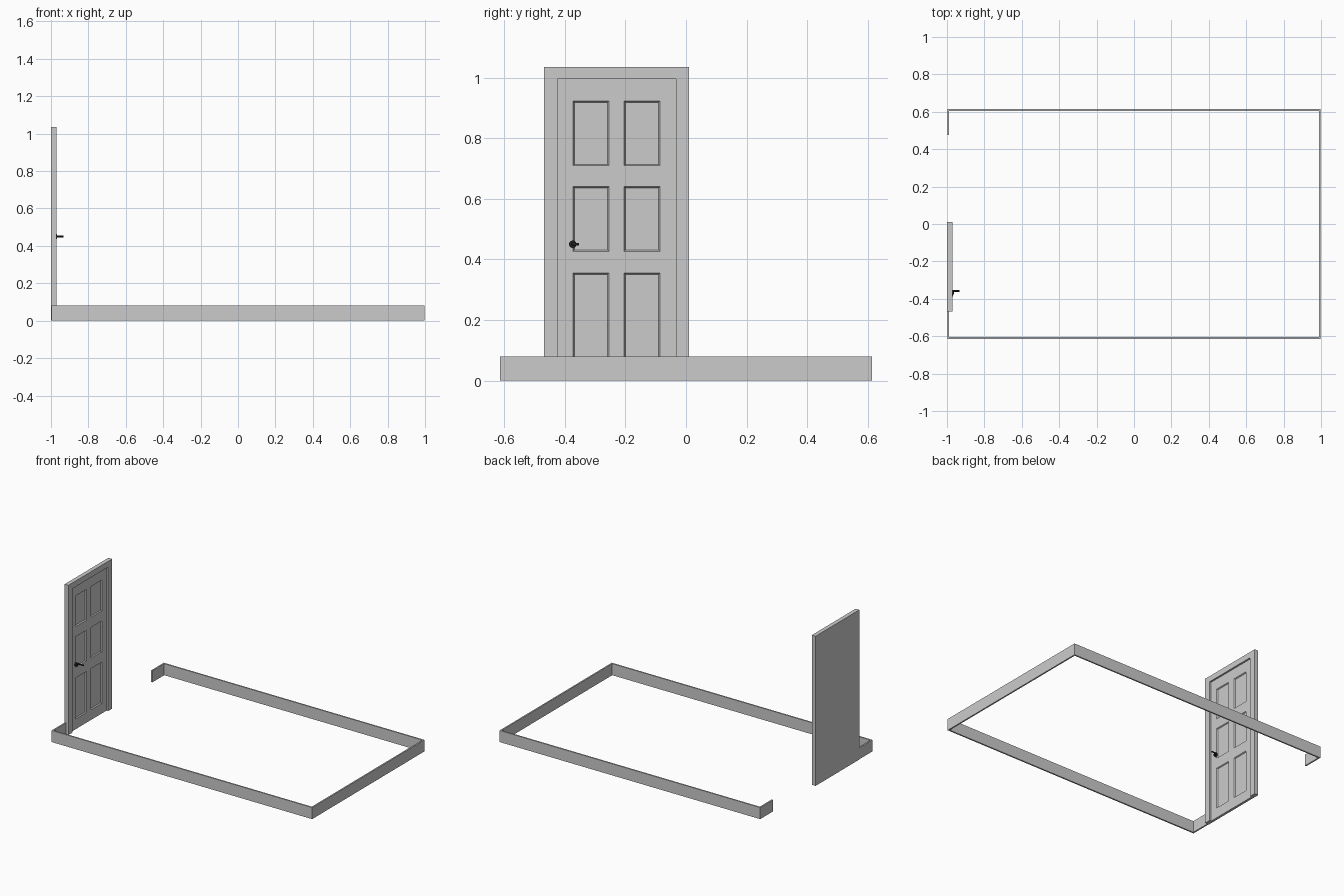
import bpy, bmesh, math
from mathutils import Matrix, Vector

if "Cube" in bpy.data.objects:
    bpy.data.objects.remove(bpy.data.objects["Cube"])


def finish(name, bm, mat=None):
    bmesh.ops.recalc_face_normals(bm, faces=bm.faces[:])
    me = bpy.data.meshes.new(name)
    bm.to_mesh(me)
    bm.free()
    ob = bpy.data.objects.new(name, me)
    bpy.context.collection.objects.link(ob)
    if mat:
        me.materials.append(mat)
    return ob


def prism(name, outline, direction):
    """Extrude a closed planar outline along a direction."""
    bm = bmesh.new()
    face = bm.faces.new([bm.verts.new(p) for p in outline])
    ext = bmesh.ops.extrude_face_region(bm, geom=[face], use_keep_orig=True)
    new = [g for g in ext["geom"] if isinstance(g, bmesh.types.BMVert)]
    bmesh.ops.translate(bm, verts=new, vec=direction)
    return finish(name, bm)


# Baseboard around the room, open on the door wall
X, Y, T, H = 0.998, 0.614, 0.010, 0.08
Y0, Y1 = -0.465, 0.475
path = [(-X, Y0), (-X, -Y), (X, -Y), (X, Y), (-X, Y), (-X, Y1),
        (-X + T, Y1), (-X + T, Y - T), (X - T, Y - T), (X - T, -Y + T),
        (-X + T, -Y + T), (-X + T, Y0)]
prism("baseboard", [(x, y, 0) for x, y in path], (0, 0, H))

# Door frame
frame = [(-0.468, 0), (-0.468, 1.036), (0.010, 1.036), (0.010, 0),
         (-0.033, 0), (-0.033, 0.996), (-0.425, 0.996), (-0.425, 0)]
prism("door_frame", [(-1, y, z) for y, z in frame], (0.029, 0, 0))

# Door leaf with six recessed panels
FACE = -0.983
ys = [-0.425, -0.373, -0.255, -0.204, -0.086, -0.033]
zs = [0, 0.07, 0.355, 0.427, 0.64, 0.71, 0.923, 0.996]
bm = bmesh.new()
grid = [[bm.verts.new((FACE, y, z)) for z in zs] for y in ys]
panels = []
for i in range(len(ys) - 1):
    for j in range(len(zs) - 1):
        f = bm.faces.new((grid[i][j], grid[i + 1][j], grid[i + 1][j + 1], grid[i][j + 1]))
        if i % 2 and j % 2:
            panels.append(f)
border = [e for e in bm.edges if e.is_boundary]
ext = bmesh.ops.extrude_edge_only(bm, edges=border)["geom"]
bmesh.ops.translate(bm, verts=[g for g in ext if isinstance(g, bmesh.types.BMVert)],
                    vec=(-1 - FACE, 0, 0))
bmesh.ops.contextual_create(bm, geom=[g for g in ext if isinstance(g, bmesh.types.BMEdge)])
bmesh.ops.recalc_face_normals(bm, faces=bm.faces[:])
bmesh.ops.inset_individual(bm, faces=panels, thickness=0.006, depth=-0.007)
finish("door_leaf", bm)

# Door handle: round rose, short neck, lever
black = bpy.data.materials.new("black_metal")
black.diffuse_color = (0.015, 0.015, 0.015, 1)
black.use_nodes = True
black.node_tree.nodes["Principled BSDF"].inputs["Base Color"].default_value = black.diffuse_color


def rod(name, a, b, r):
    a, b = Vector(a), Vector(b)
    m = Matrix.Translation((a + b) / 2) @ (b - a).to_track_quat("Z", "Y").to_matrix().to_4x4()
    bm = bmesh.new()
    bmesh.ops.create_cone(bm, cap_ends=True, segments=24, radius1=r, radius2=r,
                          depth=(b - a).length, matrix=m)
    ob = finish(name, bm, black)
    bpy.ops.object.select_all(action="DESELECT")
    ob.select_set(True)
    bpy.context.view_layer.objects.active = ob
    bpy.ops.object.shade_smooth_by_angle(angle=math.radians(35))


rod("handle_rose", (FACE, -0.374, 0.45), (-0.969, -0.374, 0.45), 0.0125)
rod("handle_neck", (-0.968, -0.378, 0.45), (-0.968, -0.354, 0.45), 0.0045)
rod("handle_lever", (-0.972, -0.358, 0.45), (-0.932, -0.358, 0.45), 0.0045)
